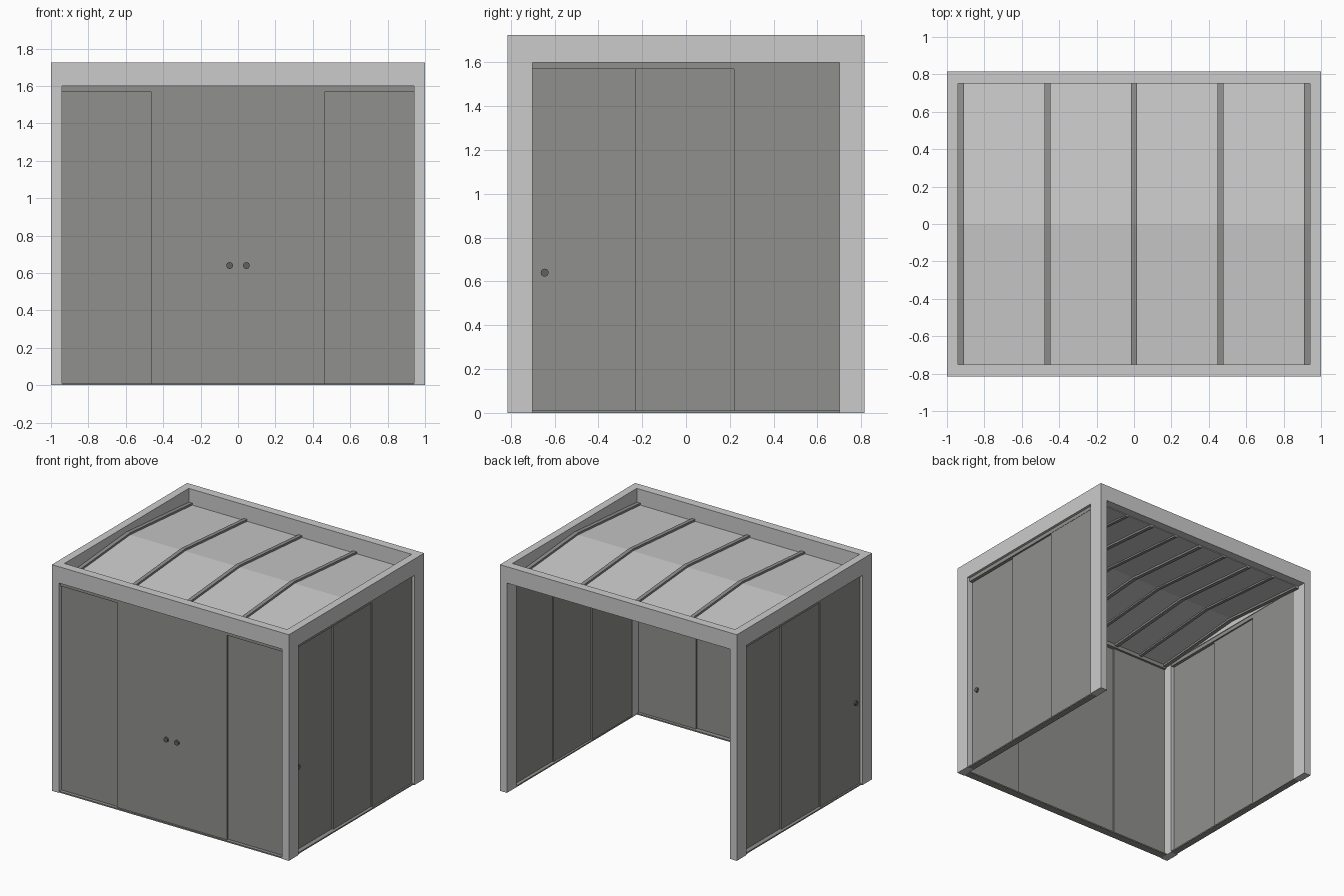
import bpy
import bmesh
from math import pi
from mathutils import Matrix

cube = bpy.data.objects.get("Cube")
if cube:
    bpy.data.objects.remove(cube, do_unlink=True)


def material(name, rgb):
    m = bpy.data.materials.new(name)
    m.use_nodes = True
    color = (*rgb, 1)
    m.diffuse_color = color
    m.node_tree.nodes["Principled BSDF"].inputs["Base Color"].default_value = color
    return m


LIGHT = material("light_grey", (0.6, 0.6, 0.6))
PANEL = material("warm_grey", (0.28, 0.28, 0.27))
DARK = material("dark_grey", (0.12, 0.12, 0.12))


def finish(name, bm, mat):
    bmesh.ops.recalc_face_normals(bm, faces=bm.faces)
    mesh = bpy.data.meshes.new(name)
    bm.to_mesh(mesh)
    bm.free()
    mesh.materials.append(mat)
    obj = bpy.data.objects.new(name, mesh)
    bpy.context.collection.objects.link(obj)
    return obj


def box(name, x, y, z, mat):
    """Box from (low, high) ranges on each axis."""
    bm = bmesh.new()
    bmesh.ops.create_cube(bm, size=1)
    for v in bm.verts:
        for i, (a, b) in enumerate((x, y, z)):
            v.co[i] = max(a, b) if v.co[i] > 0 else min(a, b)
    return finish(name, bm, mat)


def gable(name, x, width, drop, thick, mat):
    """Shallow ridged strip running front to back, with its top lowered by drop."""
    bm = bmesh.new()
    top = [(-IN_Y, EAVE - drop), (0, RIDGE - drop), (IN_Y, EAVE - drop)]
    for (y0, z0), (y1, z1) in zip(top, top[1:]):
        bottom = [(y1, z1 - thick), (y0, z0 - thick)]
        ring = [bm.verts.new((x - width / 2, y, z))
                for y, z in [(y0, z0), (y1, z1)] + bottom]
        face = bm.faces.new(ring)
        ext = bmesh.ops.extrude_face_region(bm, geom=[face])["geom"]
        moved = [v for v in ext if isinstance(v, bmesh.types.BMVert)]
        bmesh.ops.translate(bm, verts=moved, vec=(width, 0, 0))
    return finish(name, bm, mat)


def handle(name, pos, axis):
    bm = bmesh.new()
    turn = Matrix.Rotation(pi / 2, 4, axis)
    bmesh.ops.create_cone(bm, cap_ends=True, segments=16, radius1=0.018,
                          radius2=0.018, depth=0.014,
                          matrix=Matrix.Translation(pos) @ turn)
    return finish(name, bm, DARK)


# Overall sizes
X, Y, TOP = 1.0, 0.815, 1.725
IN_X, IN_Y = 0.94, 0.75
POST_Y, BEAM_Z, RAIL_Z, TRACK_Z = 0.70, 1.60, 1.57, 0.01
EAVE, RIDGE = 1.62, 1.68

# Frame posts and top beams
for sx, side in ((1, "left"), (-1, "right")):
    for sy, end in ((-1, "front"), (1, "back")):
        box(f"{end}_{side}_post", (sx * IN_X, sx * X), (sy * POST_Y, sy * Y),
            (0, BEAM_Z), LIGHT)
    box(f"{side}_beam", (sx * IN_X, sx * X), (-IN_Y, IN_Y), (BEAM_Z, TOP), LIGHT)
for sy, end in ((-1, "front"), (1, "back")):
    box(f"{end}_beam", (-X, X), (sy * IN_Y, sy * Y), (BEAM_Z, TOP), LIGHT)

# Ridged roof with rafters above and below
gable("roof", 0, 2 * IN_X, 0.015, 0.01, LIGHT)
for i in range(-2, 3):
    gable(f"rafter_{i + 3}", i * 0.4625, 0.03, 0, 0.04, PANEL)
for i in range(-2, 2):
    gable(f"lower_rafter_{i + 3}", (i + 0.5) * 0.4625, 0.025, 0.022, 0.015, PANEL)

# Side walls: three sliding panels stepped in depth, opposite ways on each side
THIRD = 0.225
EDGES = (-POST_Y, -THIRD, THIRD, POST_Y)
for sx, side in ((1, "left"), (-1, "right")):
    box(f"{side}_top_rail", (sx * 0.945, sx * 0.98), (-POST_Y, POST_Y),
        (RAIL_Z, BEAM_Z), PANEL)
    box(f"{side}_floor_track", (sx * IN_X, sx * 0.99), (-POST_Y, POST_Y),
        (0, TRACK_Z), PANEL)
    for i in range(3):
        face = sx * (0.966 + sx * (i - 1) * 0.012)
        box(f"{side}_sliding_panel_{i + 1}", (face - sx * 0.01, face),
            (EDGES[i] - 0.005, EDGES[i + 1] + 0.005), (TRACK_Z, RAIL_Z), PANEL)
    front_face = sx * (0.966 - sx * 0.012)
    handle(f"{side}_handle", (front_face + sx * 0.005, -0.645, 0.64), "Y")

# Front wall: two fixed side panels behind two centre doors
DOOR = 0.465
box("front_top_rail", (-IN_X, IN_X), (-0.796, -0.755), (RAIL_Z, BEAM_Z), PANEL)
box("front_floor_track", (-IN_X, IN_X), (-0.81, -IN_Y), (0, TRACK_Z), PANEL)
for sx, side in ((1, "left"), (-1, "right")):
    box(f"front_{side}_panel", (sx * (DOOR - 0.01), sx * IN_X), (-0.783, -0.772),
        (TRACK_Z, RAIL_Z), PANEL)
    box(f"front_{side}_door", (0, sx * DOOR), (-0.796, -0.785),
        (TRACK_Z, RAIL_Z), PANEL)
    handle(f"front_{side}_handle", (sx * 0.045, -0.801, 0.64), "X")
